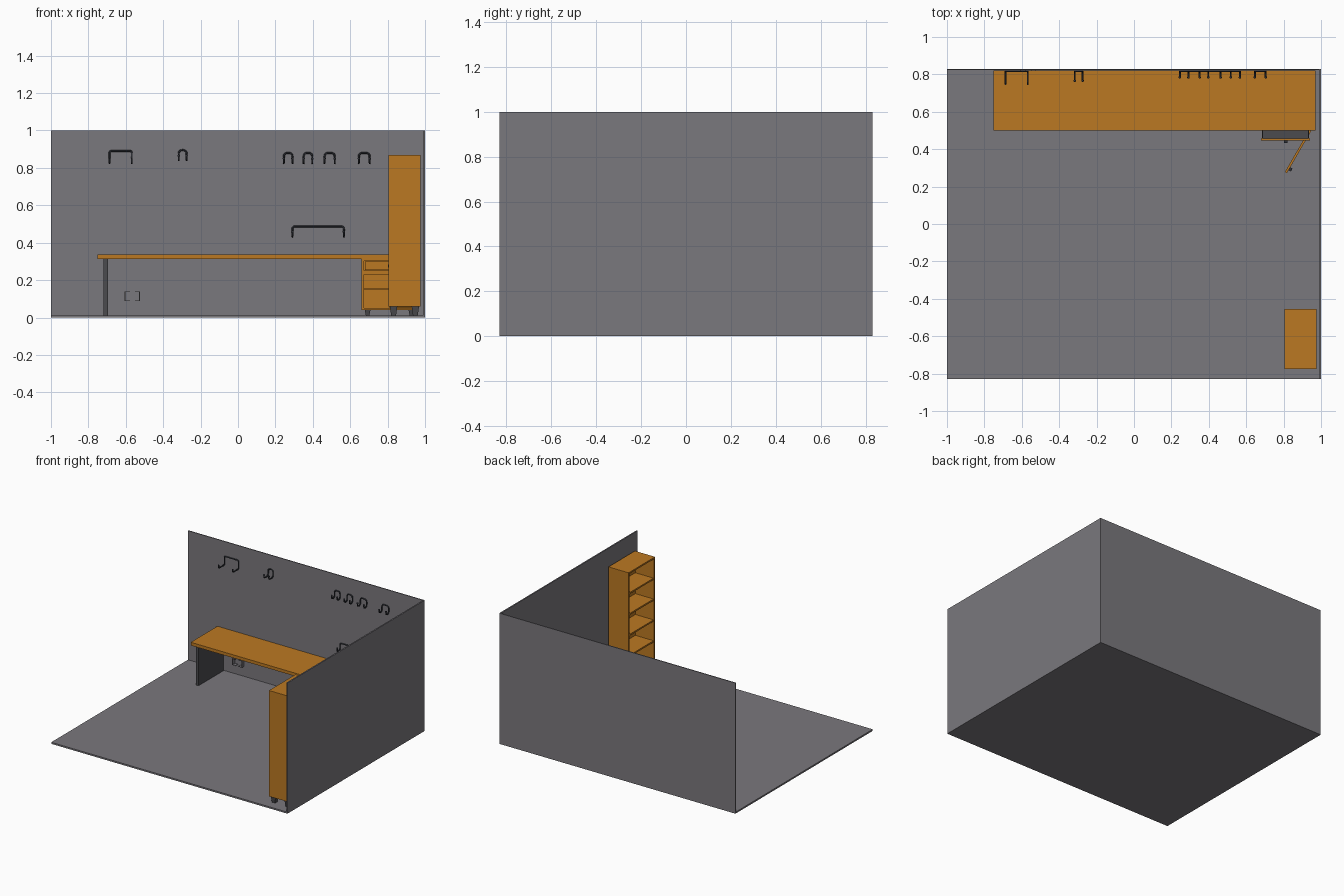
import bpy, bmesh, math
from mathutils import Vector, Matrix

if "Cube" in bpy.data.objects:
    bpy.data.objects.remove(bpy.data.objects["Cube"])


def mat(name, c):
    m = bpy.data.materials.new(name)
    m.diffuse_color = (*c, 1)
    m.use_nodes = True
    m.node_tree.nodes["Principled BSDF"].inputs["Base Color"].default_value = m.diffuse_color
    return m


GREY = mat("wall grey", (0.195, 0.188, 0.205))
WOOD = mat("orange wood", (0.50, 0.190, 0.016))
DARK = mat("dark grey", (0.070, 0.070, 0.078))
IRON = mat("hook iron", (0.028, 0.031, 0.040))


def finish(name, bm, m):
    me = bpy.data.meshes.new(name)
    bm.to_mesh(me)
    bm.free()
    me.materials.append(m)
    ob = bpy.data.objects.new(name, me)
    bpy.context.collection.objects.link(ob)
    return ob


def add_box(bm, x0, x1, y0, y1, z0, z1, taper=1.0):
    vs = bmesh.ops.create_cube(bm, size=1)["verts"]
    for v in vs:
        k = taper if v.co.z < 0 else 1.0
        v.co = ((x0 + x1) / 2 + v.co.x * k * (x1 - x0),
                (y0 + y1) / 2 + v.co.y * k * (y1 - y0),
                z0 if v.co.z < 0 else z1)


def boxes(name, m, *bs):
    bm = bmesh.new()
    for b in bs:
        add_box(bm, *b)
    return finish(name, bm, m)


# room shell
boxes("floor", GREY, (-1, 1, -0.83, 0.83, 0, 0.012))
boxes("back_wall", GREY, (-1, 1, 0.823, 0.83, 0.012, 1))
boxes("right_wall", GREY, (0.99, 1, -0.83, 0.823, 0.012, 1))

# desk
boxes("desk_top", WOOD, (-0.75, 0.97, 0.50, 0.822, 0.312, 0.336))
boxes("desk_leg", DARK, (-0.718, -0.695, 0.515, 0.815, 0.012, 0.312))


def feet(name, x0, x1, y0, y1, z1, s):
    boxes(name, DARK, *[(x, x + s, y, y + s, 0.012, z1, 0.65)
                        for x in (x0, x1 - s) for y in (y0, y1 - s)])


# drawer cabinet under the desk
boxes("cabinet", WOOD,
      (0.66, 0.673, 0.50, 0.815, 0.04, 0.312), (0.947, 0.96, 0.50, 0.815, 0.04, 0.312),
      (0.673, 0.947, 0.50, 0.815, 0.04, 0.052), (0.673, 0.947, 0.50, 0.815, 0.302, 0.312),
      (0.673, 0.947, 0.50, 0.815, 0.23, 0.252), (0.673, 0.947, 0.803, 0.815, 0.052, 0.302),
      (0.673, 0.947, 0.51, 0.803, 0.148, 0.156))
feet("cabinet_feet", 0.678, 0.942, 0.52, 0.80, 0.04, 0.03)

# half open drawer
boxes("drawer_front", WOOD, (0.678, 0.942, 0.447, 0.457, 0.255, 0.30))
boxes("drawer_box", DARK,
      (0.684, 0.936, 0.457, 0.75, 0.257, 0.262), (0.684, 0.690, 0.457, 0.75, 0.262, 0.295),
      (0.930, 0.936, 0.457, 0.75, 0.262, 0.295), (0.69, 0.93, 0.744, 0.75, 0.262, 0.295))
boxes("drawer_handle", IRON, (0.802, 0.820, 0.433, 0.447, 0.268, 0.284))

# open cabinet door, swung around its hinge
hinge = Matrix.Translation((0.942, 0.50, 0)) @ Matrix.Rotation(math.radians(60), 4, "Z")
for ob in (boxes("cabinet_door", WOOD, (-0.26, 0, -0.006, 0.006, 0.053, 0.23)),
           boxes("door_handle", IRON, (-0.242, -0.224, -0.02, -0.006, 0.135, 0.153))):
    ob.data.transform(hinge)

# bookshelf against the right wall, open towards the room
X0, X1, Y0, Y1, Z0, Z1, T = 0.805, 0.975, -0.775, -0.455, 0.06, 0.87, 0.012
step = (Z1 - Z0 - T) / 5
boxes("bookshelf_frame", WOOD, (X0, X1, Y0, Y0 + T, Z0, Z1), (X0, X1, Y1 - T, Y1, Z0, Z1),
      (X1 - T, X1, Y0 + T, Y1 - T, Z0, Z1))
boxes("bookshelf_shelves", WOOD,
      *[(X0 + (0.004 if 0 < i < 5 else 0), X1 - T, Y0 + T, Y1 - T,
         Z0 + i * step, Z0 + i * step + T) for i in range(6)])
feet("bookshelf_feet", 0.812, 0.968, -0.765, -0.465, Z0, 0.04)


# wall hooks: bent tubes
def rounded(pts, r):
    out = [pts[0]]
    for a, b, c in zip(pts, pts[1:], pts[2:]):
        p = b + (a - b).normalized() * min(r, (a - b).length * 0.49)
        q = b + (c - b).normalized() * min(r, (c - b).length * 0.49)
        for i in range(5):
            t = i / 4
            out.append(p * (1 - t) ** 2 + b * 2 * t * (1 - t) + q * t * t)
    return out + [pts[-1]]


def hook(name, x0, x1, z0, z1, tip, r, ball):
    yw, zb = 0.817, z0 + 0.005
    half = [(tip, zb + 0.025), (tip, zb), (yw, zb), (yw, z1 - 0.005)]
    pts = [Vector((x0, *p)) for p in half] + [Vector((x1, *p)) for p in reversed(half)]
    pts = rounded(pts, r)
    cu = bpy.data.curves.new(name, "CURVE")
    cu.dimensions = "3D"
    cu.bevel_depth, cu.bevel_resolution, cu.use_fill_caps = 0.005, 1, True
    sp = cu.splines.new("POLY")
    sp.points.add(len(pts) - 1)
    for s, p in zip(sp.points, pts):
        s.co = (*p, 1)
    tmp = bpy.data.objects.new(name, cu)
    bm = bmesh.new()
    me = bpy.data.meshes.new_from_object(tmp)
    bm.from_mesh(me)
    bpy.data.objects.remove(tmp)
    if ball:
        for p in (pts[0], pts[-1]):
            bmesh.ops.create_icosphere(bm, subdivisions=2, radius=0.007,
                                       matrix=Matrix.Translation(p))
    for f in bm.faces:
        f.smooth = True
        f.material_index = 0
    finish(name, bm, IRON)


hook("wide_hook", -0.687, -0.568, 0.82, 0.895, 0.748, 0.01, False)
hook("small_hook", -0.317, -0.275, 0.835, 0.90, 0.766, 0.02, True)
for i, (a, b) in enumerate(((0.245, 0.291), (0.351, 0.397), (0.463, 0.517), (0.646, 0.704))):
    hook("double_hook_%d" % (i + 1), a, b, 0.82, 0.885, 0.784, 0.02, True)
hook("towel_bar", 0.291, 0.566, 0.428, 0.492, 0.784, 0.015, True)

# two small wall brackets under the desk
for name, a, b, s in (("left_bracket", -0.606, -0.578, 1), ("right_bracket", -0.552, -0.524, -1)):
    side = (a, a + 0.004) if s > 0 else (b - 0.004, b)
    boxes(name, GREY, (*side, 0.795, 0.823, 0.088, 0.14),
          (a, b, 0.795, 0.823, 0.088, 0.092), (a, b, 0.795, 0.823, 0.136, 0.14))
